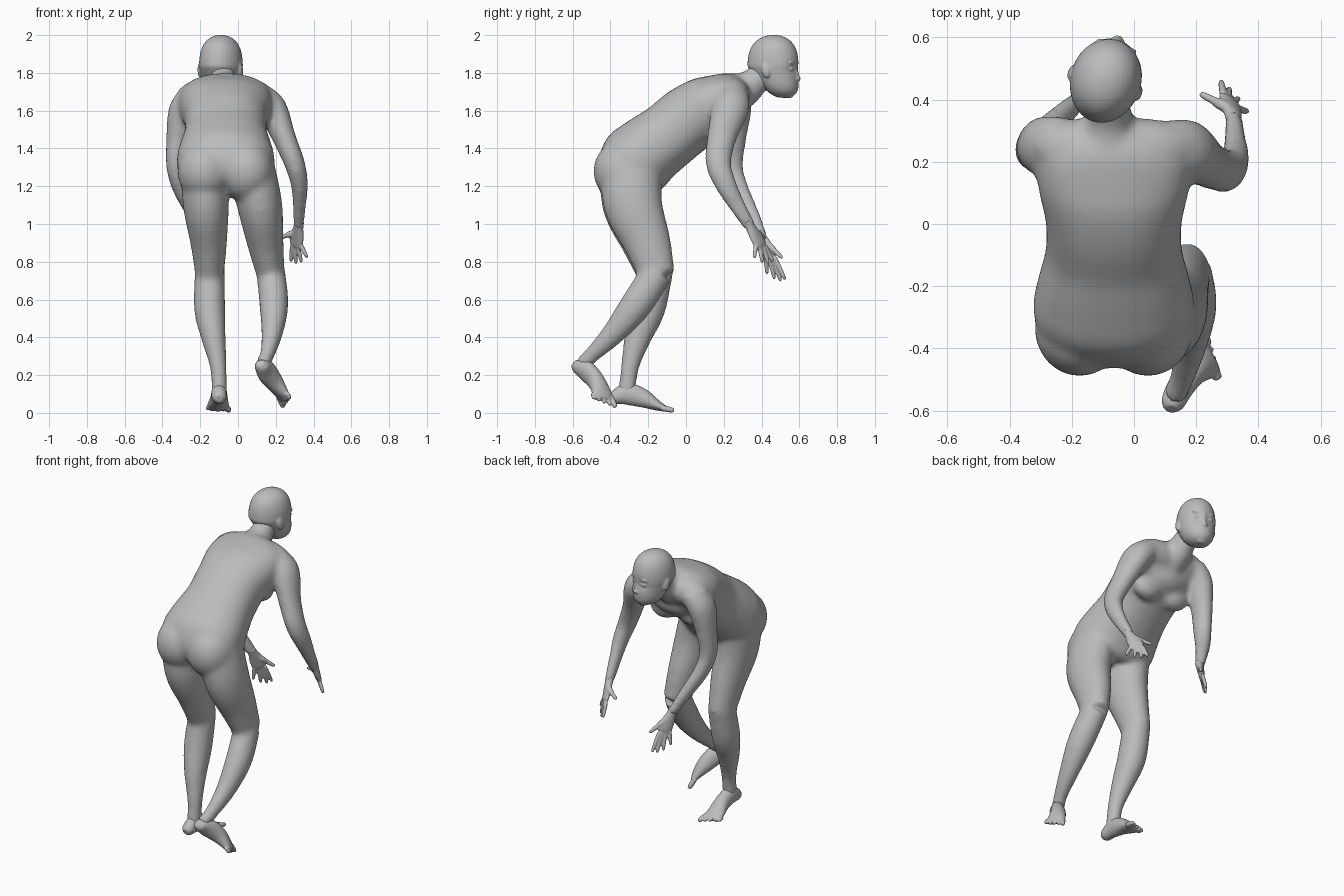
import bpy, bmesh, math
from mathutils import Vector, Matrix

cube = bpy.data.objects.get("Cube")
if cube:
    bpy.data.objects.remove(cube)

skin = bpy.data.materials.new("plain grey")
skin.use_nodes = True
GREY = (0.5, 0.5, 0.5, 1)
skin.diffuse_color = GREY
bsdf = next(n for n in skin.node_tree.nodes if n.type == 'BSDF_PRINCIPLED')
bsdf.inputs["Base Color"].default_value = GREY

ACROSS = Vector((1, 0, 0))
MIDDLE = -.065  # the trunk's centre line


def spline(rings, steps):
    """Smooth the rings of a tube with a Catmull-Rom curve."""
    points = [Vector(ring) for ring in rings]
    points = [points[0] * 2 - points[1]] + points + [points[-1] * 2 - points[-2]]
    smooth = []
    for before, start, end, after in zip(points, points[1:], points[2:], points[3:]):
        for i in range(steps):
            t = i / steps
            smooth.append(start + (end - before) * (t / 2)
                          + (before * 2 - start * 5 + end * 4 - after) * (t * t / 2)
                          + (start * 3 - before - end * 3 + after) * (t ** 3 / 2))
    return smooth + [points[-2]]


def tube(bm, rings, side=ACROSS, sides=20, steps=4, square=1.0):
    """Closed tube through rings of (x, y, z, half width, half depth)."""
    rings = spline(rings, steps)
    loops = []
    for i, ring in enumerate(rings):
        centre = Vector(ring[:3])
        following = rings[min(i + 1, len(rings) - 1)]
        previous = rings[max(i - 1, 0)]
        along = (Vector(following[:3]) - Vector(previous[:3])).normalized()
        wide = (side - along * side.dot(along)).normalized()
        deep = along.cross(wide)
        loop = []
        for k in range(sides):
            angle = math.tau * k / sides
            c, s = (math.copysign(abs(q) ** square, q) for q in (math.cos(angle), math.sin(angle)))
            loop.append(bm.verts.new(centre + wide * (c * ring[3]) + deep * (s * ring[4])))
        loops.append(loop)
    for lower, upper in zip(loops, loops[1:]):
        for k in range(sides):
            n = (k + 1) % sides
            bm.faces.new((lower[k], lower[n], upper[n], upper[k]))
    bm.faces.new(loops[0][::-1])
    bm.faces.new(loops[-1])


def limb(bm, depth, rings):
    """Tube whose depth is a fixed share of its width."""
    tube(bm, [(*ring, ring[-1] * depth) for ring in rings])


def ball(bm, loc, size, turn=Matrix()):
    place = turn @ Matrix.Translation(loc) @ Matrix.Diagonal((*size, 1))
    return bmesh.ops.create_uvsphere(bm, u_segments=32, v_segments=24, radius=1, matrix=place)["verts"]


def pair(bm, offset, y, z, size):
    """Two balls, one on each side of the trunk."""
    for sign in (-1, 1):
        ball(bm, (MIDDLE + sign * offset, y, z), size)


def digit(bm, base, tip, radius):
    """Finger or toe with a rounded end."""
    rings = []
    for share, scale in ((0, 1), (.5, 1), (.9, .8), (1, .4)):
        rings.append((*base.lerp(tip, share), radius * scale, radius * scale))
    tube(bm, rings, side=Vector((1, -1, 0)), sides=10, steps=2)


def fuse(name, bm, voxel, rounds):
    """Blend overlapping parts into one skin."""
    bmesh.ops.recalc_face_normals(bm, faces=bm.faces)
    mesh = bpy.data.meshes.new(name)
    bm.to_mesh(mesh)
    bm.free()
    part = bpy.data.objects.new(name, mesh)
    bpy.context.collection.objects.link(part)
    mesh.materials.append(skin)
    blend = part.modifiers.new("blend", 'REMESH')
    blend.mode = 'VOXEL'
    blend.voxel_size = voxel
    blend.use_smooth_shade = True
    soften = part.modifiers.new("soften", 'SMOOTH')
    soften.factor = 0.5
    soften.iterations = rounds


# Torso, bent forward
body = bmesh.new()
trunk = [(-.36, 1.2, .15, .1), (-.325, 1.265, .235, .165), (-.27, 1.325, .26, .2), (-.19, 1.395, .245, .19),
         (-.09, 1.47, .22, .18), (.015, 1.555, .22, .18), (.135, 1.625, .245, .17),
         (.235, 1.69, .23, .12), (.3, 1.715, .13, .075)]
tube(body, [(MIDDLE, *ring) for ring in trunk], square=.9, sides=28)
pair(body, .1, .165, 1.5, (.1, .07, .085))       # breasts
ball(body, (MIDDLE, .2, 1.57), (.16, .09, .09))  # breastbone
pair(body, .11, -.335, 1.28, (.145, .155, .165))  # buttocks
pair(body, .157, .18, 1.63, (.1, .1, .115))      # shoulder blades
# Shoulder girdle
girdle = [(-.235, .06), (-.175, .085), (-.09, .095), (.09, .095), (.175, .085), (.24, .06)]
tube(body, [(MIDDLE + x, .245, 1.685 - x * x / 2, r, r) for x, r in girdle], side=Vector((0, 1, 0)))
# Neck
limb(body, 1.1, [(-.075, .26, 1.69, .1), (-.08, .32, 1.72, .085), (-.08, .365, 1.755, .07), (-.085, .43, 1.81, .066)])

# Right leg, planted
limb(body, 1.3, [(-.18, -.29, 1.3, .125), (-.17, -.285, 1.1, .122), (-.155, -.215, .9, .097), (-.15, -.155, .72, .075)])
limb(body, 1.1, [(-.15, -.155, .75, .08), (-.15, -.2, .55, .083), (-.13, -.255, .4, .066),
                 (-.105, -.295, .25, .045), (-.1, -.31, .14, .042), (-.1, -.32, .08, .042)])
# Left leg, trailing
limb(body, 1.3, [(.07, -.29, 1.3, .125), (.115, -.28, 1.1, .12), (.145, -.205, .9, .097), (.175, -.15, .72, .073)])
limb(body, 1.1, [(.175, -.155, .74, .077), (.19, -.265, .57, .077), (.18, -.385, .42, .057),
                 (.155, -.495, .31, .04), (.13, -.55, .255, .04)])

# Arms
limb(body, 1.25, [(.11, .25, 1.68, .07), (.18, .235, 1.61, .08), (.243, .19, 1.46, .063),
                  (.3, .172, 1.32, .055), (.325, .21, 1.21, .046), (.325, .27, 1.1, .036), (.32, .34, .985, .028)])
limb(body, 1.25, [(-.23, .26, 1.69, .07), (-.29, .25, 1.6, .078), (-.32, .245, 1.45, .06),
                  (-.33, .24, 1.3, .05), (-.3, .28, 1.18, .044), (-.235, .345, 1.05, .036), (-.175, .4, .93, .028)])
fuse("body", body, .013, 14)


def hand(name, wrist, knuckles, index, little, thumb):
    """Palm with four fingers fanned from index to little, and a thumb."""
    bm = bmesh.new()
    wrist, knuckles, index, little, thumb = map(Vector, (wrist, knuckles, index, little, thumb))
    side = (little - index).normalized()
    reach = knuckles - wrist
    tube(bm, [(*(wrist - reach * .3), .028, .026), (*wrist, .028, .024), (*(wrist + reach / 2), .042, .02),
              (*knuckles, .044, .016), (*(knuckles + reach * .1), .036, .01)], side=side)
    for i in range(4):
        bulge = reach.normalized() * (.02 if i in (1, 2) else 0)
        digit(bm, knuckles + side * (.022 * (i - 1.5)), index.lerp(little, i / 3) + bulge, .012)
    root = wrist + reach * .3 - side * .022
    joint = root.lerp(thumb, .5)
    digit(bm, root, joint, .019)
    digit(bm, root.lerp(joint, .6), thumb, .013)
    fuse(name, bm, .006, 2)


hand("left_hand", (.32, .34, .985), (.308, .395, .89), (.28, .46, .8), (.367, .362, .82), (.212, .42, .925))
hand("right_hand", (-.175, .4, .93), (-.155, .445, .83), (-.12, .525, .705), (-.19, .43, .735), (-.09, .51, .82))

# Half width and half height of a foot, heel to ball
SOLE = [(.02, .02), (.038, .038), (.042, .058), (.046, .05), (.057, .03), (.06, .016)]


def foot(name, path, side, ahead):
    bm = bmesh.new()
    side, ahead = Vector(side).normalized(), Vector(ahead).normalized()
    tube(bm, [(*point, *size) for point, size in zip(path, SOLE)], side=side)
    for i in range(5):
        base = Vector(path[-1]) + side * (.025 * (i - 2)) - ahead * (.02 + .005 * i)
        digit(bm, base, base + ahead * (.068 - .008 * i) + side * (.003 * (i - 2)), .016 if i == 0 else .012)
    fuse(name, bm, .005, 2)


foot("right_foot", [(-.1, -.4, .075), (-.1, -.375, .083), (-.1, -.31, .1), (-.1, -.23, .078),
                    (-.105, -.16, .043), (-.105, -.11, .022)], (-1, 0, 0), (0, 1, -.2))
foot("left_foot", [(.12, -.595, .265), (.125, -.575, .25), (.15, -.525, .22), (.19, -.475, .165),
                   (.23, -.445, .105), (.25, -.437, .07)], (.5, -.85, 0), (.35, .3, -.75))

# Head: rounded skull narrowing to the jaw, turned slightly to its right
turn = Matrix.Translation((-.09, .465, 1.835)) @ Matrix.Rotation(math.radians(-17), 4, 'Z')
head = bmesh.new()
for vert in ball(head, (0, 0, 0), (1, 1, 1)):
    x, y, z = vert.co
    low, high, front = max(0, -z), max(0, z), y > 0
    wide = 1 + .6 * low ** 2 + .22 * high ** 2
    x *= .114 * wide * (1 - .27 * low)
    z = z * .166 - .022 * low * max(0, y)
    y *= (.134 if front else .142) * wide * (1 - (.28 if front else .55) * low)
    y += .06 * low ** 1.5 - .022 * low ** 4
    if front:
        # Eye sockets
        y -= .014 * math.exp(-((abs(x) - .042) ** 2 + (z + .012) ** 2) / .0007)
    vert.co = turn @ Vector((x, y, z))


def feature(loc, size, tilt=0):
    ball(head, (0, 0, 0), size, turn @ Matrix.Translation(loc) @ Matrix.Rotation(tilt, 4, 'X'))


feature((0, .122, -.042), (.013, .018, .042), .3)  # nose bridge
feature((0, .132, -.066), (.02, .016, .012))       # nose tip
for z in (-.103, -.117):
    feature((0, .118, z), (.028, .014, .006))      # lips
feature((0, .082, -.15), (.036, .026, .02))        # chin
for sign in (-1, 1):
    feature((sign * .042, .108, -.014), (.02, .014, .011))       # eye
    feature((sign * .04, .112, .016), (.03, .012, .008))         # brow
    feature((sign * .112, -.012, -.022), (.012, .024, .04), .25)  # ear
fuse("head", head, .0065, 2)
